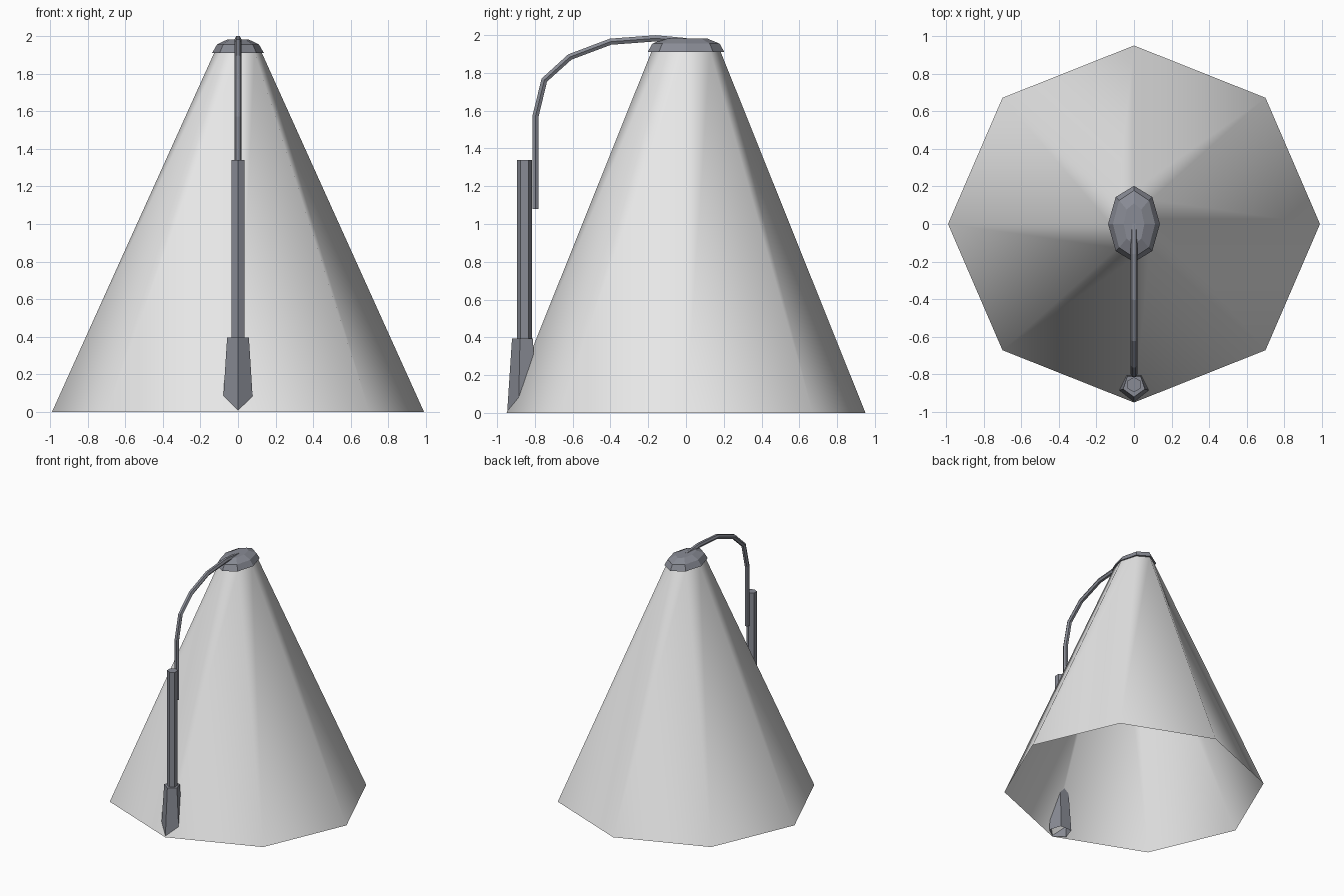
import bpy, bmesh, math
from mathutils import Vector

if "Cube" in bpy.data.objects:
    bpy.data.objects.remove(bpy.data.objects["Cube"])


def material(name, rgb):
    m = bpy.data.materials.new(name)
    m.diffuse_color = (*rgb, 1)
    m.use_nodes = True
    m.node_tree.nodes["Principled BSDF"].inputs["Base Color"].default_value = m.diffuse_color
    return m


METAL = material("blue grey metal", (0.25, 0.26, 0.30))
GLOW = material("pale light", (0.80, 0.80, 0.80))


def ring(n, rx, ry, y, z, start=-90):
    """Elliptical ring of n points; the first one faces the front."""
    angles = [math.radians(start + 360 * i / n) for i in range(n)]
    return [Vector((rx * math.cos(a), y + ry * math.sin(a), z)) for a in angles]


def loft(name, rings, mat, bottom=True, top=True, smooth=False):
    """Skin a stack of equal-count rings into one object."""
    bm = bmesh.new()
    rows = [[bm.verts.new(p) for p in r] for r in rings]
    n = len(rows[0])
    for a, b in zip(rows, rows[1:]):
        for i in range(n):
            j = (i + 1) % n
            bm.faces.new((a[i], a[j], b[j], b[i]))
    if bottom:
        bm.faces.new(rows[0][::-1])
    if top:
        bm.faces.new(rows[-1])
    bm.normal_update()
    for f in bm.faces:
        f.smooth = smooth
    me = bpy.data.meshes.new(name)
    bm.to_mesh(me)
    bm.free()
    me.materials.append(mat)
    ob = bpy.data.objects.new(name, me)
    bpy.context.collection.objects.link(ob)
    return ob


# light cone: open, smooth, eight sided
loft("light_cone", [ring(8, 0.99, 0.95, 0, 0), ring(8, 0.125, 0.182, 0, 1.915)],
     GLOW, bottom=False, top=False, smooth=True)

# lamp head: shallow oval dome
loft("lamp_head", [ring(8, rx, ry, 0, z) for rx, ry, z in
                   ((0.138, 0.203, 1.91), (0.112, 0.178, 1.955), (0.055, 0.11, 1.983))], METAL)

# pole foot: tapered five-sided block, hollow underneath
loft("pole_foot", [ring(5, 0.087, 0.087, -0.86, 0), ring(5, 0.061, 0.061, -0.86, 0.395)],
     METAL, bottom=False)

# straight pole
loft("pole", [ring(6, 0.04, 0.04, -0.855, z) for z in (0.39, 1.34)], METAL)

# curved arm: hexagonal tube swept along a path in the y-z plane
path = [Vector((0, y, z)) for y, z in
        ((-0.797, 1.08), (-0.797, 1.57), (-0.75, 1.762), (-0.615, 1.884),
         (-0.40, 1.965), (-0.16, 1.983), (0.0, 1.968))]
R = 0.019
arm = []
for i, p in enumerate(path):
    t_in = (p - path[max(i - 1, 0)]).normalized()
    t_out = (path[min(i + 1, len(path) - 1)] - p).normalized()
    t = (t_in + t_out).normalized()
    side = Vector((1, 0, 0))
    up = t.cross(side)
    arm.append([p + side * R * math.cos(a) + up * R * math.sin(a)
                for a in (math.radians(60 * k) for k in range(6))])
loft("lamp_arm", arm, METAL)
